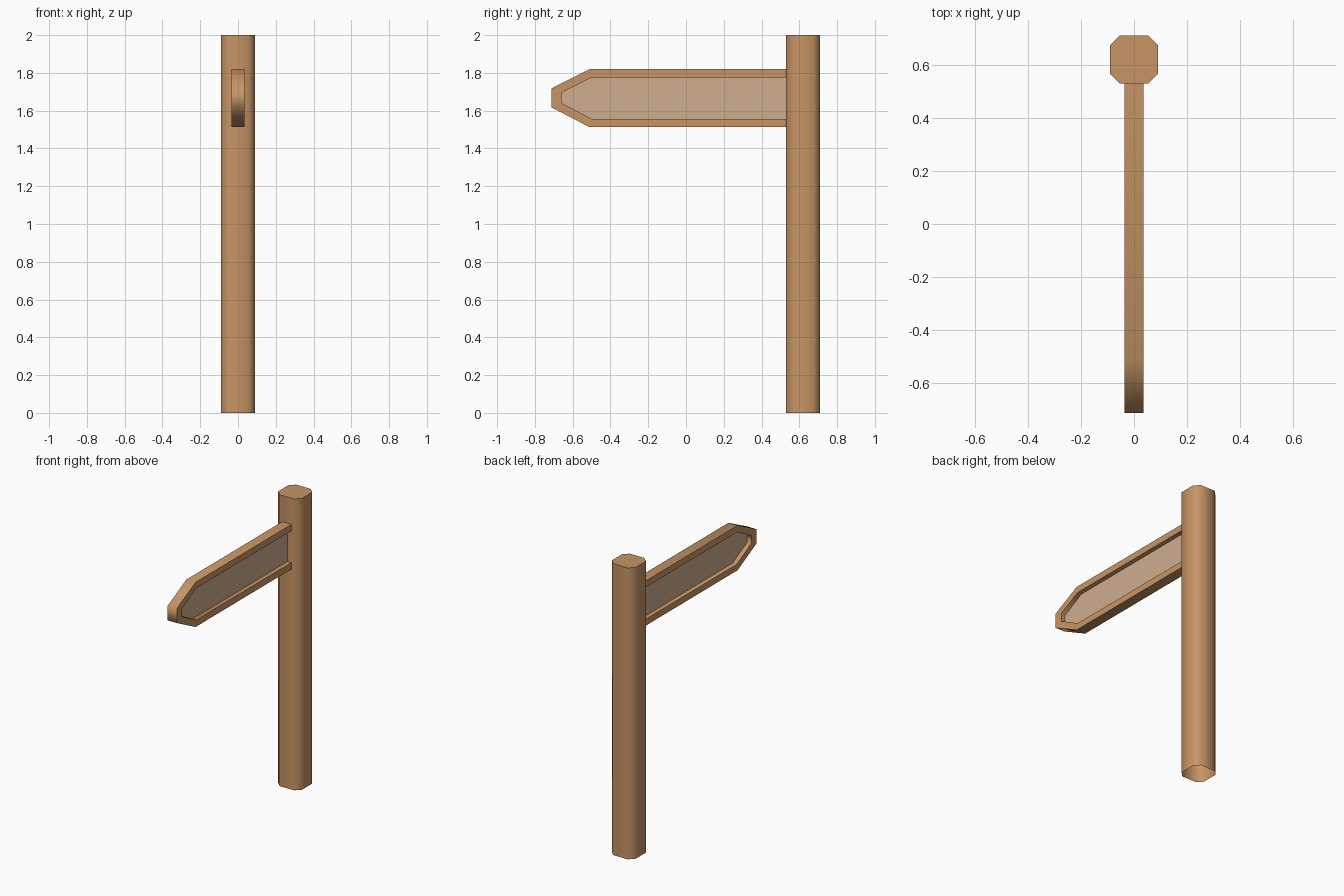
import bpy, bmesh, math

if "Cube" in bpy.data.objects:
    bpy.data.objects.remove(bpy.data.objects["Cube"])


def material(name, rgb):
    m = bpy.data.materials.new(name)
    m.diffuse_color = (*rgb, 1)
    m.use_nodes = True
    m.node_tree.nodes["Principled BSDF"].inputs["Base Color"].default_value = m.diffuse_color
    return m


WOOD = material("warm wood", (0.57, 0.30, 0.13))
PANEL = material("pale wood", (0.62, 0.42, 0.28))


def make(name, bm, mat, angle=None):
    bmesh.ops.recalc_face_normals(bm, faces=bm.faces)
    me = bpy.data.meshes.new(name)
    bm.to_mesh(me)
    bm.free()
    me.materials.append(mat)
    ob = bpy.data.objects.new(name, me)
    bpy.context.collection.objects.link(ob)
    if angle:
        bpy.ops.object.select_all(action='DESELECT')
        ob.select_set(True)
        bpy.context.view_layer.objects.active = ob
        bpy.ops.object.shade_smooth_by_angle(angle=math.radians(angle))
    return ob


def extrude(bm, faces, vec):
    geo = bmesh.ops.extrude_face_region(bm, geom=faces)["geom"]
    bmesh.ops.translate(bm, vec=vec,
                        verts=[g for g in geo if isinstance(g, bmesh.types.BMVert)])


# Post: square with chamfered corners, open underneath
R, C, PY = 0.09, 0.055, 0.62
ring = [(R, -C), (R, C), (C, R), (-C, R), (-R, C), (-R, -C), (-C, -R), (C, -R)]
bm = bmesh.new()
low = [bm.verts.new((x, y + PY, 0)) for x, y in ring]
high = [bm.verts.new((x, y + PY, 2)) for x, y in ring]
bm.faces.new(high)
for i in range(8):
    j = (i + 1) % 8
    bm.faces.new((low[i], low[j], high[j], high[i]))
make("post", bm, WOOD, 50)

# Arrow outlines in y, z running from the post to the tip and back
outer = [(0.53, 1.82), (-0.51, 1.82), (-0.712, 1.718),
         (-0.712, 1.617), (-0.51, 1.513), (0.53, 1.513)]
inner = [(0.53, 1.776), (-0.50, 1.776), (-0.658, 1.695),
         (-0.658, 1.64), (-0.50, 1.557), (0.53, 1.557)]

# Raised frame around the arrow, open at the post
T = 0.035
bm = bmesh.new()
a = [bm.verts.new((-T, y, z)) for y, z in outer]
b = [bm.verts.new((-T, y, z)) for y, z in inner]
faces = [bm.faces.new((a[i], a[i + 1], b[i + 1], b[i])) for i in range(5)]
extrude(bm, faces, (2 * T, 0, 0))
make("arrow_frame", bm, WOOD, 70)

# Thin recessed board inside the frame
P = 0.004
bm = bmesh.new()
face = bm.faces.new([bm.verts.new((-P, y, z)) for y, z in inner])
extrude(bm, [face], (2 * P, 0, 0))
make("arrow_board", bm, PANEL)
